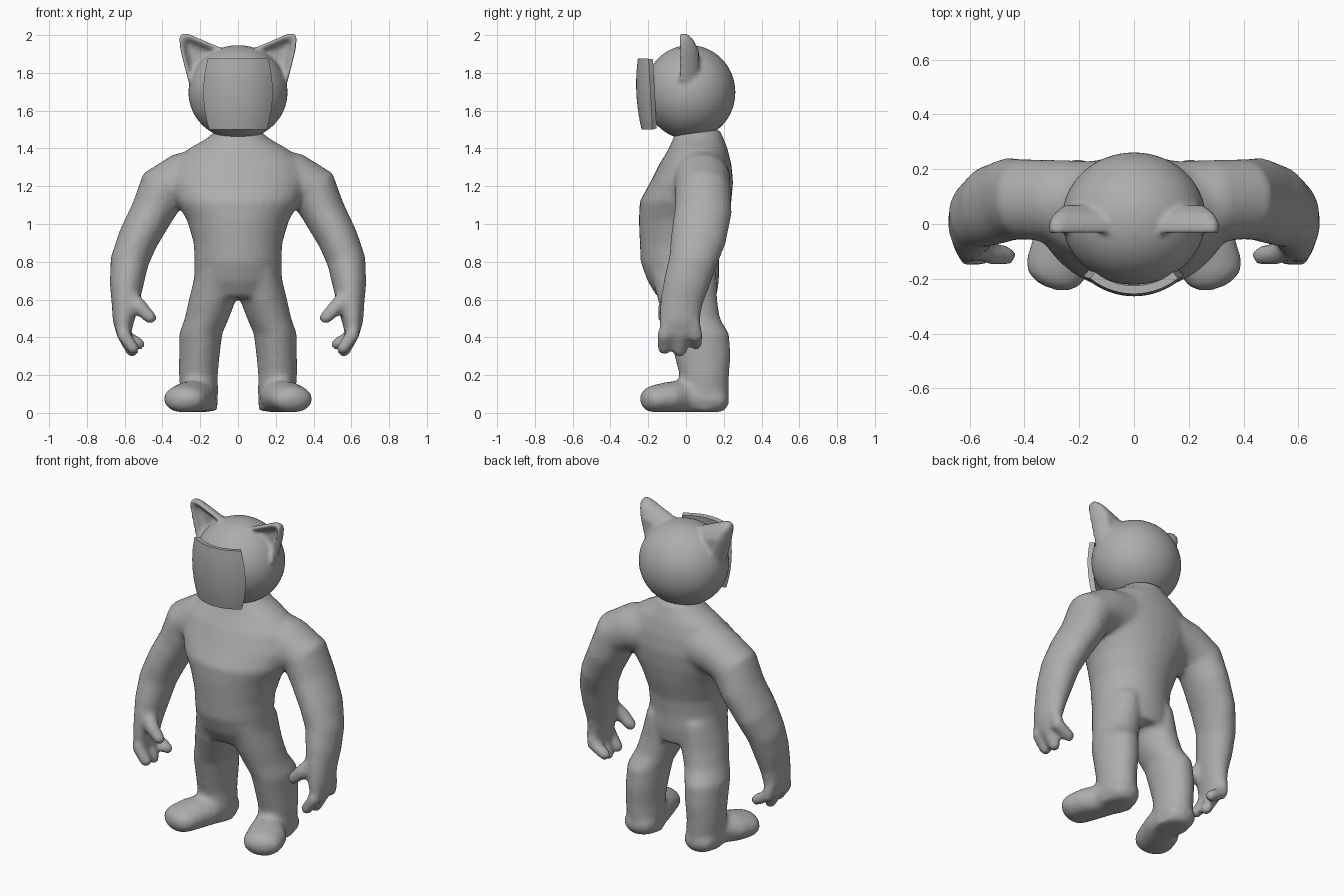
import bpy, bmesh, math
from mathutils import Vector

if "Cube" in bpy.data.objects:
    bpy.data.objects.remove(bpy.data.objects["Cube"])

X, Y, Z = Vector((1, 0, 0)), Vector((0, 1, 0)), Vector((0, 0, 1))

grey = bpy.data.materials.new("soft grey")
grey.diffuse_color = (0.42, 0.42, 0.42, 1)
grey.use_nodes = True
grey.node_tree.nodes["Principled BSDF"].inputs["Base Color"].default_value = grey.diffuse_color


def skin(bm, rings):
    """Join equal rings of points into one closed shell."""
    vs = [[bm.verts.new(p) for p in r] for r in rings]
    n = len(vs[0])
    faces = [bm.faces.new(vs[0]), bm.faces.new(vs[-1])]
    for a, b in zip(vs, vs[1:]):
        for i in range(n):
            j = (i + 1) % n
            faces.append(bm.faces.new((a[i], a[j], b[j], b[i])))
    bmesh.ops.recalc_face_normals(bm, faces=faces)


def tube(bm, secs, side=1, ref=Y, level=False, n=24):
    """Elliptical sections (x, y, z, r1, r2) along a path, with rounded ends."""
    pts = [Vector((s[0] * side, s[1], s[2])) for s in secs]
    rings = []

    def ring(c, t, r1, r2):
        a = ref.cross(t).normalized()
        b = t.cross(a)
        out = []
        for i in range(n):
            w = 2 * math.pi * i / n
            p = c + a * r1 * math.cos(w) + b * r2 * math.sin(w)
            p.z = max(p.z, 0.004)
            out.append(p)
        return out

    last = len(pts) - 1
    for i, (c, s) in enumerate(zip(pts, secs)):
        t = Z if level else (pts[min(i + 1, last)] - pts[max(i - 1, 0)]).normalized()
        r1, r2 = s[3], s[4]
        group = [ring(c, t, r1, r2)]
        if not level and i in (0, last):
            d = -1 if i == 0 else 1
            for deg in (30, 55, 75):
                k, h = math.cos(math.radians(deg)), math.sin(math.radians(deg))
                group.append(ring(c + t * d * h * min(r1, r2), t, r1 * k, r2 * k))
            if i == 0:
                group.reverse()
        rings += group
    skin(bm, rings)


def column(bm, rows, side=1):
    """Level sections given as (z, centre x, half width, front y, back y)."""
    tube(bm, [(cx, (f + b) / 2, z, w, (b - f) / 2) for z, cx, w, f, b in rows],
         side, level=True, n=32)


def finish(name, bm, voxel=None, smooth=0):
    me = bpy.data.meshes.new(name)
    bm.to_mesh(me)
    bm.free()
    me.materials.append(grey)
    ob = bpy.data.objects.new(name, me)
    bpy.context.collection.objects.link(ob)
    for p in me.polygons:
        p.use_smooth = True
    if voxel:
        m = ob.modifiers.new("blend", 'REMESH')
        m.mode, m.voxel_size, m.use_smooth_shade = 'VOXEL', voxel, True
        s = ob.modifiers.new("soften", 'SMOOTH')
        s.factor, s.iterations = 0.5, smooth
    return ob


# Body: torso, arms, hands, legs and feet blended into one skin
bm = bmesh.new()
column(bm, [
    (1.50, 0, .11, -.05, .18), (1.45, 0, .17, -.07, .20), (1.40, 0, .26, -.09, .22),
    (1.32, 0, .35, -.14, .24), (1.22, 0, .37, -.19, .25), (1.12, 0, .33, -.245, .24),
    (1.02, 0, .27, -.25, .22), (.90, 0, .235, -.245, .185), (.80, 0, .23, -.24, .175),
    (.70, 0, .235, -.205, .175), (.61, 0, .22, -.15, .16)])

for s in (1, -1):
    # leg
    column(bm, [
        (.76, .12, .10, -.19, .16), (.60, .135, .125, -.15, .165), (.50, .165, .117, -.115, .18),
        (.42, .197, .114, -.09, .228), (.30, .205, .107, -.06, .237), (.20, .21, .103, -.035, .228),
        (.10, .205, .10, -.03, .225), (.01, .20, .09, -.02, .205)], s)
    # foot
    tube(bm, [(.205, .155, .07, .10, .075), (.215, .0, .085, .10, .09),
              (.26, -.09, .08, .117, .085), (.285, -.165, .073, .115, .075)], s, ref=Z)
    # arm and palm
    tube(bm, [(.15, .08, 1.26, .15, .15), (.30, .085, 1.235, .14, .15), (.40, .09, 1.18, .135, .147),
              (.455, .09, 1.06, .115, .152), (.53, .065, .92, .107, .147), (.575, .035, .80, .102, .127),
              (.59, .0, .68, .09, .121), (.597, -.025, .58, .073, .112), (.607, -.035, .48, .056, .11),
              (.605, -.035, .43, .042, .10)], s)
    # fingers
    for y, tip_x, tip_z in ((-.115, .555, .34), (-.032, .56, .328), (.05, .525, .365)):
        tube(bm, [(.615, y * .8, .48, .036, .038), (.605, y, .41, .038, .04),
                  (tip_x, y, tip_z, .034, .037)], s, n=12)
    # thumb
    tube(bm, [(.575, -.07, .62, .045, .05), (.515, -.11, .555, .042, .042),
              (.465, -.115, .505, .036, .036)], s, n=12)
finish("body", bm, .016, 7)

# Head with pointed ears
bm = bmesh.new()
ball = bmesh.ops.create_uvsphere(bm, u_segments=40, v_segments=24, radius=1)
for v in ball["verts"]:
    v.co = Vector((v.co.x * .263, .02 + v.co.y * .242, 1.697 + v.co.z * .25))
ear = [(.07, 1.925), (.13, 1.95), (.20, 1.98), (.265, 2.008), (.30, 2.008), (.312, 1.985),
       (.305, 1.92), (.285, 1.84), (.262, 1.75), (.19, 1.75), (.12, 1.82)]
for s in (1, -1):
    def outline(k, y, cx, cz):
        return [Vector((s * (cx + (x - cx) * k), y, cz + (z - cz) * k)) for x, z in ear]
    skin(bm, [outline(.25, .012, .23, 1.90), outline(.5, .002, .23, 1.905),
              outline(.72, -.028, .235, 1.91), outline(.95, -.036, .24, 1.93),
              outline(1, -.02, .23, 1.9), outline(.97, .008, .23, 1.9),
              outline(.78, .04, .215, 1.86), outline(.5, .068, .20, 1.83)])
finish("head", bm, .0105, 5)

# Curved face plate
bm = bmesh.new()
nu, nv = 16, 10
grid = []
for j in range(nv + 1):
    v = j / nv
    half = .153 + .027 * (1 - (2 * v - 1) ** 2) + .007 * v
    r = .235 + .09 * v - .07 * v * v
    row = []
    for i in range(nu + 1):
        x = half * (2 * i / nu - 1)
        row.append(bm.verts.new((x, -math.sqrt(r * r - x * x), 1.50 + .375 * v)))
    grid.append(row)
for a, b in zip(grid, grid[1:]):
    for i in range(nu):
        bm.faces.new((a[i], a[i + 1], b[i + 1], b[i]))
plate = finish("face_plate", bm)
bpy.context.view_layer.objects.active = plate
plate.select_set(True)
bpy.ops.object.shade_smooth_by_angle(angle=math.radians(40))
sol = plate.modifiers.new("thickness", 'SOLIDIFY')
sol.thickness, sol.offset = .03, -1
es = plate.modifiers.new("crisp_edges", 'EDGE_SPLIT')
es.split_angle = math.radians(40)
